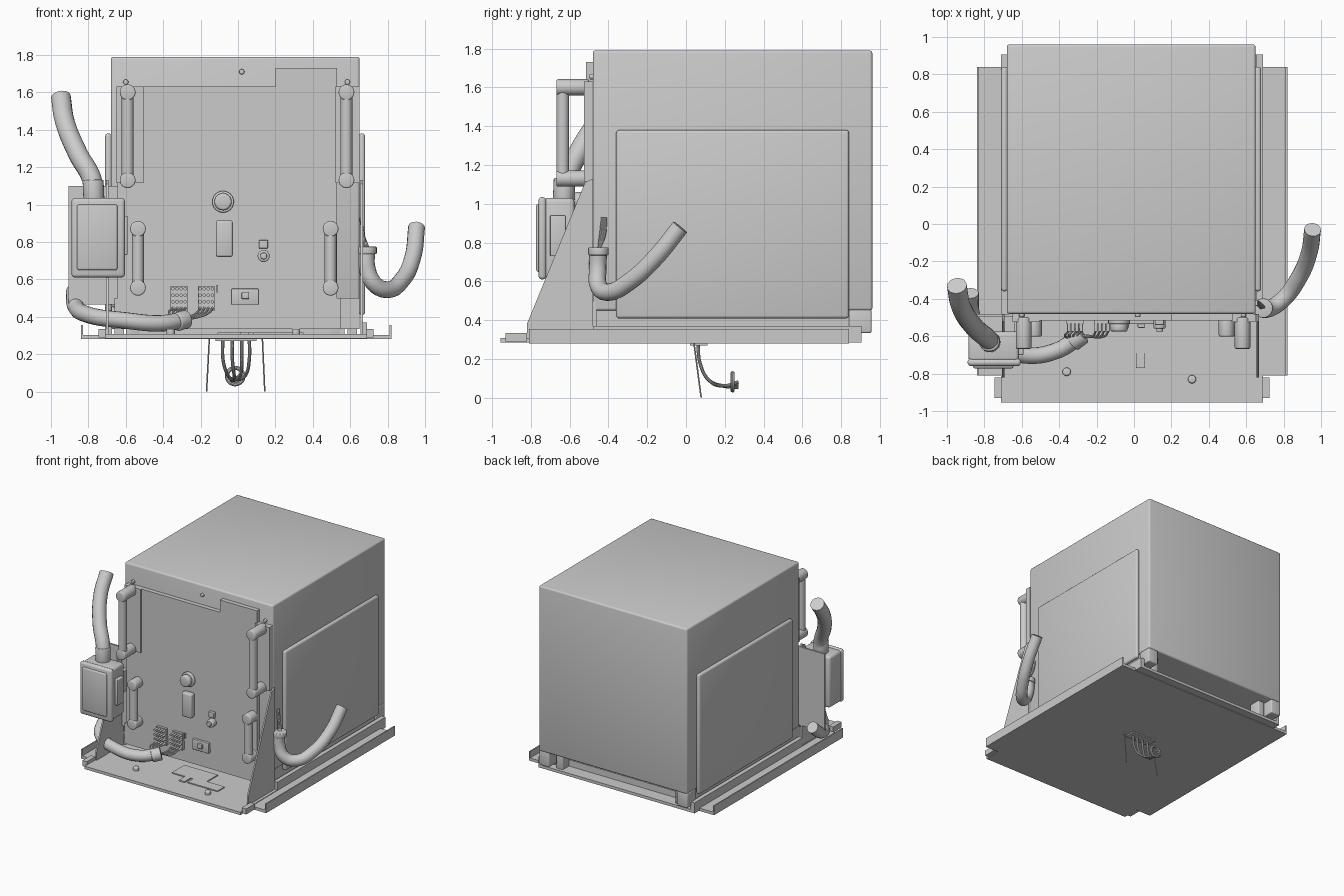
import bpy, bmesh, math
from mathutils import Vector

cube = bpy.data.objects.get("Cube")
if cube:
    bpy.data.objects.remove(cube, do_unlink=True)

grey = bpy.data.materials.new("plain grey")
grey.use_nodes = True
grey.diffuse_color = (0.6, 0.6, 0.6, 1)
grey.node_tree.nodes["Principled BSDF"].inputs["Base Color"].default_value = grey.diffuse_color


def finish(obj, smooth=True):
    obj.data.materials.clear()
    obj.data.materials.append(grey)
    bpy.ops.object.select_all(action='DESELECT')
    obj.select_set(True)
    bpy.context.view_layer.objects.active = obj
    if smooth:
        bpy.ops.object.shade_smooth_by_angle(angle=math.radians(35))
    return obj


def from_bmesh(name, bm, smooth=True):
    bmesh.ops.recalc_face_normals(bm, faces=bm.faces)
    mesh = bpy.data.meshes.new(name)
    bm.to_mesh(mesh)
    bm.free()
    obj = bpy.data.objects.new(name, mesh)
    bpy.context.collection.objects.link(obj)
    return finish(obj, smooth)


def box(name, x, y, z, bevel=0.0, edges=None):
    """Box from three (low, high) ranges; edges picks the axis of bevelled edges."""
    bm = bmesh.new()
    bmesh.ops.create_cube(bm, size=1)
    for v in bm.verts:
        v.co = Vector([(r[0] + r[1]) / 2 + c * (r[1] - r[0]) for r, c in zip((x, y, z), v.co)])
    if bevel:
        chosen = [e for e in bm.edges if edges is None
                  or abs((e.verts[0].co - e.verts[1].co).normalized()[edges]) > 0.9]
        bmesh.ops.bevel(bm, geom=chosen, offset=bevel, segments=3, profile=0.5, affect='EDGES')
    return from_bmesh(name, bm)


def prism(name, points, offset):
    """Extrude a flat polygon."""
    bm = bmesh.new()
    face = bm.faces.new([bm.verts.new(p) for p in points])
    ext = bmesh.ops.extrude_face_region(bm, geom=[face])
    bmesh.ops.translate(bm, vec=offset, verts=[g for g in ext["geom"] if isinstance(g, bmesh.types.BMVert)])
    return from_bmesh(name, bm, False)


def rod(name, start, end, radius, bevel=0.0):
    a, b = Vector(start), Vector(end)
    bm = bmesh.new()
    bmesh.ops.create_cone(bm, cap_ends=True, segments=24, radius1=radius, radius2=radius, depth=(b - a).length)
    if bevel:
        rims = [e for e in bm.edges if abs(e.verts[0].co.z - e.verts[1].co.z) < 1e-5]
        bmesh.ops.bevel(bm, geom=rims, offset=bevel, segments=3, profile=0.5, affect='EDGES')
    turn = (b - a).to_track_quat('Z', 'Y')
    for v in bm.verts:
        v.co = turn @ v.co + (a + b) / 2
    return from_bmesh(name, bm)


def tube(name, points, radius, resolution=6):
    curve = bpy.data.curves.new(name, 'CURVE')
    curve.dimensions = '3D'
    curve.bevel_depth, curve.bevel_resolution, curve.resolution_u = radius, resolution, 10
    curve.use_fill_caps = True
    spline = curve.splines.new('BEZIER')
    spline.bezier_points.add(len(points) - 1)
    for bp, p in zip(spline.bezier_points, points):
        bp.co = p
        bp.handle_left_type = bp.handle_right_type = 'AUTO'
    obj = bpy.data.objects.new(name, curve)
    bpy.context.collection.objects.link(obj)
    bpy.ops.object.select_all(action='DESELECT')
    obj.select_set(True)
    bpy.context.view_layer.objects.active = obj
    bpy.ops.object.convert(target='MESH')
    return finish(bpy.context.view_layer.objects.active)


# Cabinet and side panels
box("cabinet", (-.68, .65), (-.48, .96), (.45, 1.79), .014)
box("left_side_panel", (.645, .68), (-.36, .84), (.41, 1.38), .015)
box("right_side_panel", (-.71, -.675), (-.36, .84), (.41, 1.38), .015)

# Base tray with lips, rails and feet
box("tray_wide", (-.84, .82), (-.81, .84), (.28, .303))
box("tray_long", (-.71, .69), (-.955, .905), (.285, .308))
for side, out, rail in (("right", -.84, -.71), ("left", .81, .655)):
    box(side + "_tray_lip", (out, out + .01), (-.81, .84), (.28, .355))
    box(side + "_inner_rail", (rail, rail + .035), (-.48, .905), (.30, .37))
    box(side + "_skid", (rail + (.05 if rail < 0 else -.07), rail + (.10 if rail < 0 else -.02)),
        (-.46, .84), (.30, .46))
for side, x in (("right", -.68), ("left", .56)):
    box(side + "_rear_foot", (x, x + .09), (.84, .955), (.335, .455), .008)
    box(side + "_rear_foot_pad", (x + (.10 if x < 0 else -.07), x + (.16 if x < 0 else -.01)),
        (.78, .88), (.30, .45), .008)
for side, x in (("right", -.745), ("left", .685)):
    box(side + "_front_tab", (x, x + .04), (-.93, -.82), (.29, .335))
box("rear_crossbar", (-.6, .57), (.78, .80), (.30, .36))
box("deck_plate_rear", (-.11, .19), (-.69, -.53), (.305, .316))
box("deck_plate_front", (.08, .35), (-.76, -.67), (.305, .316))
box("deck_latch", (.01, .06), (-.77, -.69), (.305, .318))
for x, y in ((-.36, -.79), (.31, -.83)):
    rod("deck_bolt", (x, y, .30), (x, y, .335), .022, .008)

# Triangular gussets
for side, x in (("right", -.705), ("left", .655)):
    prism(side + "_gusset", [(x, -.82, .30), (x, -.82, .38), (x, -.52, 1.11),
                             (x, -.48, 1.13), (x, -.48, .30)], (.012, 0, 0))

# Front cover with raised tab, lower cover and side strips
prism("front_cover", [(-.645, -.48, .5), (-.645, -.48, 1.63), (.2, -.48, 1.63), (.2, -.48, 1.73),
                      (.53, -.48, 1.73), (.53, -.48, .5)], (0, -.035, 0))
box("lower_cover", (-.66, .55), (-.51, -.46), (.335, .5))
box("lower_corner", (.55, .65), (-.495, -.46), (.335, .5))
box("right_handle_strip", (-.65, -.505), (-.525, -.48), (1.115, 1.63))
box("left_handle_strip", (.52, .65), (-.525, -.48), (1.115, 1.63))
for x, z in ((.02, 1.71), (-.6, 1.655), (.585, 1.655)):
    rod("cover_screw", (x, -.47, z), (x, -.497, z), .014, .005)

# Grab handles
for name, x, low, high, y in (("upper_right", -.59, 1.13, 1.6, -.635), ("upper_left", .58, 1.13, 1.6, -.635),
                              ("lower_right", -.535, .555, .87, -.57), ("lower_left", .495, .555, .87, -.57)):
    rod(name + "_handle_bar", (x, y, low), (x, y, high), .032)
    for z in (low, high):
        rod(name + "_handle_post", (x, -.5, z), (x, y - .032, z), .042, .008)

# Front controls
rod("large_knob_collar", (-.08, -.51, 1.015), (-.08, -.535, 1.015), .058, .006)
rod("large_knob", (-.08, -.53, 1.015), (-.08, -.575, 1.015), .046, .012)
box("switch_block", (-.118, -.028), (-.56, -.51), (.72, .915), .012)
rod("small_knob", (.137, -.51, .725), (.137, -.56, .725), .032, .008)
rod("small_knob_tip", (.137, -.55, .725), (.137, -.575, .725), .018, .004)
box("small_socket", (.112, .16), (-.54, -.51), (.765, .81), .004)
box("catch_plate", (-.035, .11), (-.535, -.505), (.465, .55), .004)
box("catch", (.02, .06), (-.555, -.53), (.495, .53), .004)

# Terminal blocks with wires running into the lower hose
for bx in (-.36, -.215):
    box("terminal_block", (bx, bx + .09), (-.535, -.505), (.43, .565))
    for i in range(4):
        x = bx + .012 + i * .022
        for row in range(4):
            z = .445 + row * .035
            rod("terminal_pin", (x, -.53, z), (x, -.575, z), .009)
        tube("terminal_wire", [(x, -.57, .445), (x - .02, -.60, .42), (-.29 + i * .008, -.595, .385)], .006, 2)
box("terminal_marker", (-.115, -.107), (-.53, -.51), (.53, .57))

# Junction box on its back plate
box("junction_back_plate", (-.905, -.64), (-.495, -.48), (.465, 1.1))
box("junction_bracket", (-.84, -.64), (-.62, -.49), (.77, .94))
box("junction_body", (-.885, -.615), (-.735, -.575), (.615, 1.03), .02)
box("junction_lid", (-.89, -.605), (-.76, -.72), (.61, 1.035), .018)
box("junction_lid_panel", (-.86, -.645), (-.772, -.75), (.65, 1.0), .01)
box("junction_latch", (-.62, -.59), (-.70, -.62), (.73, .94), .006)

# Hoses
rod("upper_hose_collar", (-.77, -.63, 1.02), (-.775, -.625, 1.13), .056, .006)
tube("upper_hose", [(-.77, -.63, 1.03), (-.78, -.615, 1.13), (-.855, -.55, 1.27),
                    (-.925, -.44, 1.44), (-.947, -.33, 1.575)], .053)
tube("lower_hose", [(-.875, -.37, .54), (-.87, -.47, .46), (-.80, -.62, .41), (-.6, -.70, .38),
                    (-.42, -.68, .365), (-.28, -.595, .385)], .044)
rod("lower_hose_collar", (-.33, -.635, .372), (-.275, -.592, .388), .05, .006)
tube("side_hose", [(.69, -.45, .77), (.69, -.455, .66), (.73, -.45, .575), (.80, -.40, .545),
                   (.88, -.29, .60), (.935, -.16, .72), (.955, -.03, .88)], .045)
rod("side_hose_collar", (.69, -.45, .735), (.69, -.45, .775), .052, .006)
for i in range(3):
    tube("side_hose_wire", [(.68 + i * .01, -.45, .76), (.67, -.44 + i * .01, .84),
                            (.655, -.43 + i * .008, .93)], .007, 2)

# Cable bundle and prongs under the tray
for x in (-.08, -.03, .02, .06):
    tube("underside_cable", [(x, .06, .30), (x, .075, .17), (x * .7, .12, .09),
                             (-.015 + x * .2, .19, .062), (-.015 + x * .3, .27, .07 + x * .2)], .009, 3)
bpy.ops.mesh.primitive_torus_add(location=(-.015, .24, .083), rotation=(math.pi / 2, 0, 0),
                                 major_radius=.044, minor_radius=.011, major_segments=32, minor_segments=10)
ring = bpy.context.object
ring.name = "cable_ring"
finish(ring)
for side, top, foot in (("right", -.153, -.168), ("left", .13, .143)):
    rod(side + "_prong", (top, .04, .29), (foot, .078, .002), .004)
box("cable_flange", (-.12, .1), (.02, .11), (.27, .285))
